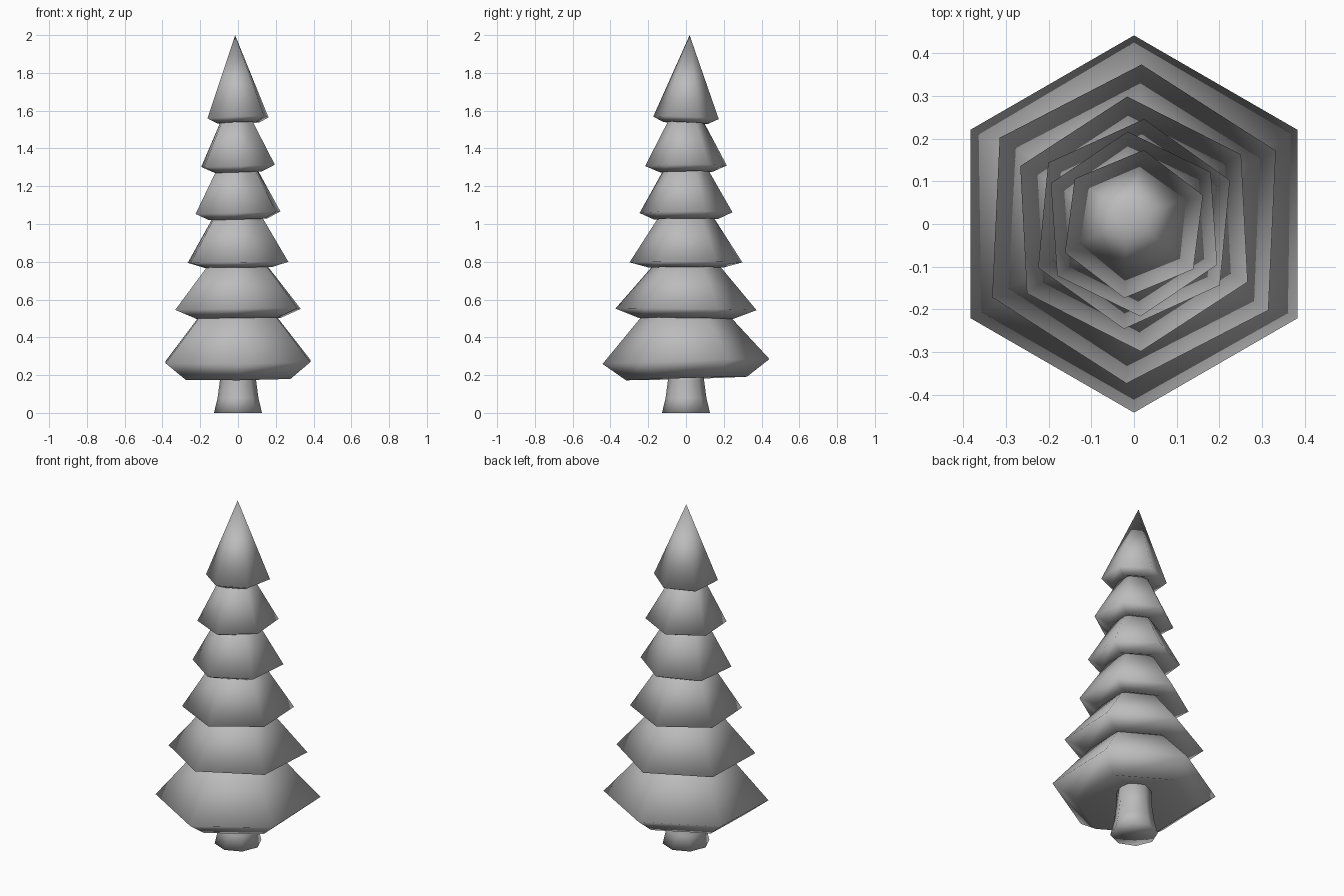
import bpy, bmesh
from math import cos, sin, pi, radians
from mathutils import Matrix

cube = bpy.data.objects.get("Cube")
if cube:
    bpy.data.objects.remove(cube)

grey = bpy.data.materials.new("plain_grey")
grey.use_nodes = True
grey.diffuse_color = (0.5, 0.5, 0.5, 1)
grey.node_tree.nodes["Principled BSDF"].inputs["Base Color"].default_value = (0.5, 0.5, 0.5, 1)


def lathe(name, profile, sides, turn=0, tilt_x=0, tilt_y=0, pivot=0):
    """Few-sided smooth solid from (radius, z) points, bottom to top; radius 0 is a pole."""
    bm = bmesh.new()
    rings = []
    for r, z in profile:
        angles = [pi / 2 + 2 * pi * i / sides for i in range(sides if r else 1)]
        rings.append([bm.verts.new((r * cos(a), r * sin(a), z)) for a in angles])
    for low, high in zip(rings, rings[1:]):
        for i in range(sides):
            j = (i + 1) % sides
            corners = [low[i % len(low)], low[j % len(low)],
                       high[j % len(high)], high[i % len(high)]]
            bm.faces.new(list(dict.fromkeys(corners)))
    # Twist and lean around the widest ring
    spin = (Matrix.Rotation(radians(tilt_x), 4, 'X') @ Matrix.Rotation(radians(tilt_y), 4, 'Y')
            @ Matrix.Rotation(radians(turn), 4, 'Z'))
    centre = Matrix.Translation((0, 0, pivot))
    bm.transform(centre @ spin @ centre.inverted())
    bmesh.ops.recalc_face_normals(bm, faces=bm.faces)
    mesh = bpy.data.meshes.new(name)
    bm.to_mesh(mesh)
    bm.free()
    mesh.shade_smooth()
    mesh.materials.append(grey)
    obj = bpy.data.objects.new(name, mesh)
    bpy.context.collection.objects.link(obj)


# Flared trunk
lathe("trunk", [(0, 0), (0.127, 0), (0.108, 0.08), (0.096, 0.17), (0.09, 0.32), (0, 0.32)], 8)

# Branch tiers: rim radius, rim z, lip radius, lip z, top radius, top z, turn, tilt x, tilt y
tiers = [
    (0.442, 0.272, 0.32, 0.182, 0.19, 0.56, 0, 1.7, -0.5),
    (0.374, 0.548, 0.25, 0.500, 0.15, 0.81, -2.7, -0.7, -0.8),
    (0.299, 0.797, 0.20, 0.770, 0.13, 1.06, 3, 0, -0.6),
    (0.247, 1.060, 0.17, 1.025, 0.10, 1.32, -5.5, 0.3, -1.6),
    (0.217, 1.308, 0.14, 1.275, 0.085, 1.56, 4, 0.5, -2),
    (0.175, 1.562, 0.12, 1.535, 0, 2.0, -7.5, -2.5, -2),
]
for n, (rim, rim_z, lip, lip_z, top, top_z, turn, tx, ty) in enumerate(tiers, 1):
    hollow = lip_z + 0.35 * lip                      # underside rises to the middle
    profile = [(0, hollow), (lip, lip_z), (rim, rim_z), (top, top_z)]
    if top:
        profile.append((0, top_z))
    lathe(f"branch_tier_{n}", profile, 6, turn, tx, ty, rim_z)
